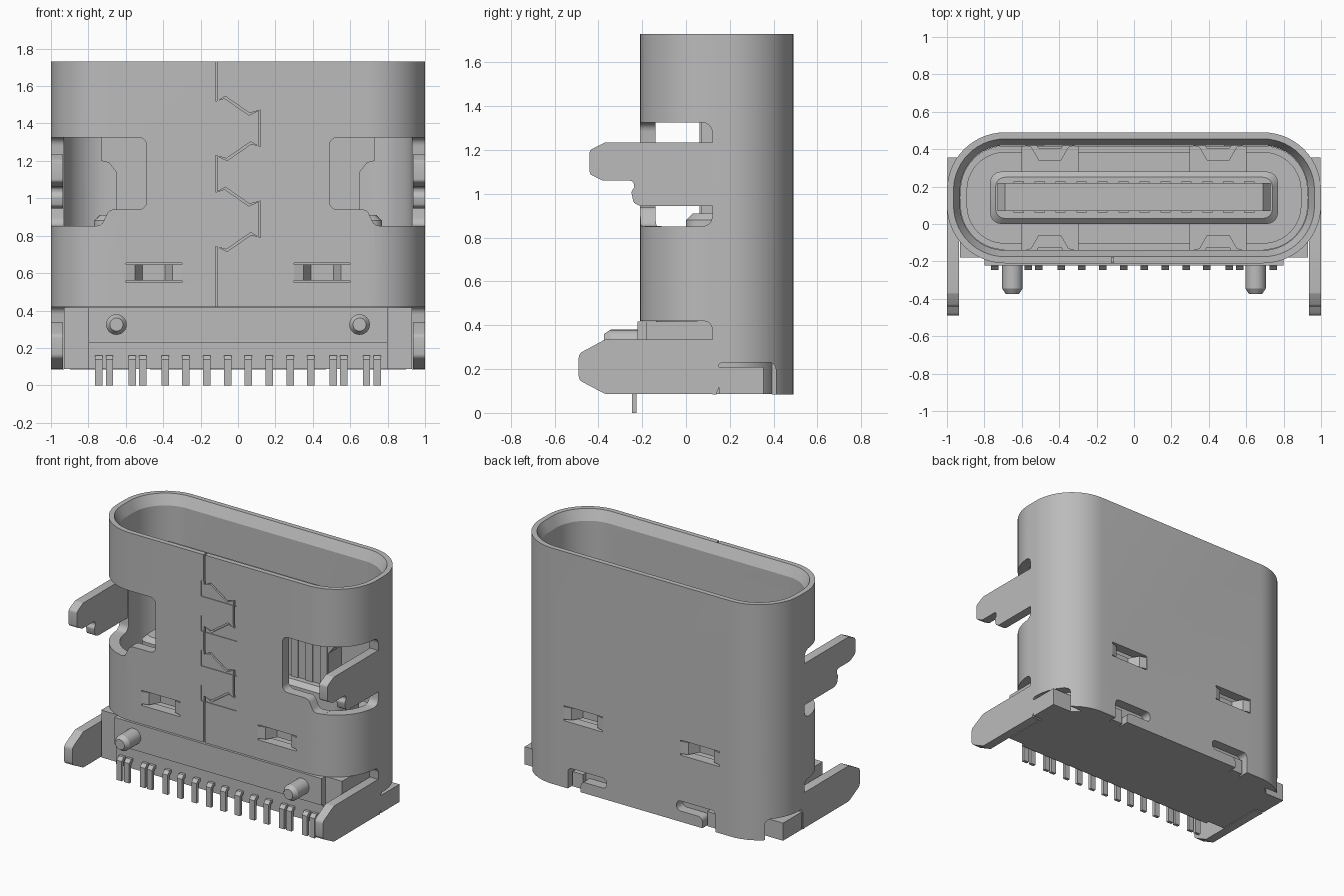
import bpy, bmesh, math
from mathutils import Vector

cube = bpy.data.objects.get("Cube")
if cube:
    bpy.data.objects.remove(cube, do_unlink=True)

grey = bpy.data.materials.new("plain_grey")
grey.use_nodes = True
grey.diffuse_color = (0.5, 0.5, 0.5, 1)
grey.node_tree.nodes["Principled BSDF"].inputs["Base Color"].default_value = (0.5, 0.5, 0.5, 1)

CY = 0.14  # centre line of the shell in depth


def fillet(pts, r, steps=4):
    """Round every corner of a polygon with an arc of radius up to r."""
    out = []
    for i, p in enumerate(pts):
        p = Vector(p)
        a, b = Vector(pts[i - 1]) - p, Vector(pts[(i + 1) % len(pts)]) - p
        half = a.angle(b) / 2
        reach = min(r / math.tan(half), a.length * 0.49, b.length * 0.49)
        rad = reach * math.tan(half)
        a.normalize()
        b.normalize()
        c = p + (a + b).normalized() * (rad / math.sin(half))
        s, e = p + a * reach - c, p + b * reach - c
        sweep = s.angle_signed(e)
        for k in range(steps + 1):
            t = -sweep * k / steps
            out.append((c.x + s.x * math.cos(t) - s.y * math.sin(t),
                        c.y + s.x * math.sin(t) + s.y * math.cos(t)))
    return out


def rect(x0, x1, y0, y1):
    return [(x0, y0), (x1, y0), (x1, y1), (x0, y1)]


def stadium(inset, steps=14):
    w, h = 1 - inset, 0.35 - inset
    return fillet(rect(-w, w, CY - h, CY + h), 0.31 - inset, steps)


def sided(pts, s):
    return [(u * s, v) for u, v in pts]


PLACE = {"x": lambda u, v, d: (d, u, v),
         "y": lambda u, v, d: (u, d, v),
         "z": lambda u, v, d: (u, v, d)}


def loft(name, rings, axis="z", closed=False):
    """Skin a list of (outline, depth) rings; closed joins last to first."""
    bm = bmesh.new()
    loops = [[bm.verts.new(PLACE[axis](u, v, d)) for u, v in pts] for pts, d in rings]
    pairs = list(zip(loops, loops[1:])) + ([(loops[-1], loops[0])] if closed else [])
    for lo, hi in pairs:
        n = len(lo)
        for i in range(n):
            bm.faces.new((lo[i], lo[(i + 1) % n], hi[(i + 1) % n], hi[i]))
    if not closed:
        bm.faces.new(loops[0][::-1])
        bm.faces.new(loops[-1])
    bm.normal_update()
    if bm.calc_volume(signed=True) < 0:
        bmesh.ops.reverse_faces(bm, faces=bm.faces)
    me = bpy.data.meshes.new(name)
    bm.to_mesh(me)
    bm.free()
    me.materials.append(grey)
    ob = bpy.data.objects.new(name, me)
    bpy.context.collection.objects.link(ob)
    return ob


def prism(name, pts, axis, a, b):
    return loft(name, [(pts, a), (pts, b)], axis)


def volume(me):
    bm = bmesh.new()
    bm.from_mesh(me)
    vol = bm.calc_volume(signed=True)
    bm.free()
    return vol


def cut(ob, pts, axis, a, b):
    """Subtract a prism, taking the first solver that gives a sound solid."""
    tool = prism("cutter", pts, axis, a, b)
    tool.hide_render = True
    mod = ob.modifiers.new("cut", "BOOLEAN")
    mod.operation, mod.object = "DIFFERENCE", tool
    before = volume(ob.data)
    result = None
    for solver in ("MANIFOLD", "EXACT", "FLOAT"):
        mod.solver = solver
        bpy.context.view_layer.update()
        graph = bpy.context.evaluated_depsgraph_get()
        me = bpy.data.meshes.new_from_object(ob.evaluated_get(graph))
        if before * 0.6 < volume(me) < before * 0.99999:
            result = me
            break
    ob.modifiers.remove(mod)
    if result:
        ob.data = result
    bpy.data.objects.remove(tool, do_unlink=True)


# Metal shell with chamfered mouth
shell = loft("shell", [(stadium(0), 0.085), (stadium(0), 1.73), (stadium(0.035), 1.73),
                       (stadium(0.07), 1.66), (stadium(0.07), 0.085)], closed=True)

# Front foot area is open below the shell
cut(shell, fillet(rect(-0.6, 0.12, -0.2, 0.42), 0.04), "x", -1.2, 1.2)

window = [(0.49, 0.94), (0.69, 0.94), (0.73, 0.853), (0.99, 0.853), (0.99, 1.325), (0.49, 1.325)]
back_slot = [(0.27, 0.16), (0.47, 0.16), (0.47, -0.1), (0.57, -0.1), (0.57, 0.23), (0.27, 0.23)]
for s in (1, -1):
    # Windows in front, side slots for the wings, rear corner notches
    cut(shell, fillet(sided(window, s), 0.04), "y", -0.4, 0.0)
    cut(shell, fillet(rect(-0.6, 0.12, 0.852, 1.326), 0.045), "x", s * 0.8, s * 1.2)
    cut(shell, fillet(rect(0.14, 0.41, -0.1, 0.23), 0.03), "x", s * 0.8, s * 1.2)
    cut(shell, fillet(sided(back_slot, s), 0.03), "y", 0.35, 0.6)
    # Openings for the spring fingers
    for y0, y1 in ((-0.4, 0), (0.3, 0.6)):
        cut(shell, sided(rect(0.3, 0.6, 0.55, 0.655), s), "y", y0, y1)

# Pressed patches and the interlocking seam
path = [(-0.115, 1.8)]
for i in range(4):
    z, s = 1.49 - i * 0.243, (1, -1)[i % 2]
    cut(shell, rect(-0.14, 0.14, z - 0.055, z + 0.055), "y", -0.3, CY - 0.345)
    path += [(-0.115 * s, z + 0.03), (-0.07 * s, z + 0.05), (0.06 * s, z - 0.04),
             (0.115 * s, z - 0.02)]
path.append((-0.115, 0.3))


def ribbon(pts, w):
    left, right = [], []
    for i, p in enumerate(pts):
        a, b = Vector(pts[max(i - 1, 0)]), Vector(pts[min(i + 1, len(pts) - 1)])
        d = (b - a).normalized()
        left.append((p[0] - d.y * w, p[1] + d.x * w))
        right.append((p[0] + d.y * w, p[1] - d.x * w))
    return left + right[::-1]


cut(shell, ribbon(path, 0.006), "y", -0.3, CY - 0.32)

# Insulating housing: plug with pockets, foot block and front step
plug = loft("housing_plug", [(stadium(0.072), 0.087), (stadium(0.072), 0.65),
                             (stadium(0.105), 0.65), (stadium(0.105), 0.7)])
for s in (1, -1):
    for y0, y1 in ((-0.4, 0.01), (0.27, 0.6)):
        cut(plug, sided(rect(0.3, 0.6, 0.5, 0.9), s), "y", y0, y1)
prism("housing_foot", rect(-0.93, 0.93, -0.18, 0.13), "z", 0.087, 0.417)
prism("housing_front_lower", rect(-0.8, 0.8, 0.087, 0.23), "y", -0.205, 0)
prism("housing_front_upper", rect(-0.8, 0.8, 0.23, 0.417), "y", -0.222, 0)

# Tongue with waist for the latches, on a thicker collar
collar_out = fillet(rect(-0.77, 0.77, 0.0, 0.28), 0.06)
collar_top = fillet(rect(-0.74, 0.74, 0.03, 0.25), 0.05)
loft("tongue_collar", [(collar_out, 0.6), (collar_out, 0.88), (collar_top, 0.91)])
half = [(0.65, 0.8), (0.65, 1.14), (0.69, 1.19), (0.73, 1.2), (0.73, 1.46), (0.69, 1.51)]
prism("tongue", half + sided(half, -1)[::-1], "y", 0.07, 0.22)
for i in range(12):
    x = (i - 5.5) * 0.112
    prism("contact", rect(x - 0.027, x + 0.027, 0.85, 1.46), "y", 0.062, 0.228)

wing = [(0.16, 1.235), (-0.37, 1.235), (-0.44, 1.2), (-0.44, 1.09), (-0.38, 1.06),
        (-0.24, 1.06), (-0.235, 1.03), (-0.25, 1.01), (-0.24, 0.96), (-0.21, 0.945), (0.16, 0.945)]
leg = [(0.15, 0.335), (-0.37, 0.335), (-0.49, 0.27), (-0.49, 0.15), (-0.37, 0.087), (0.15, 0.087)]


def bowed(y, d):
    """Strip that dips inward from a wall at y, towards d."""
    dip = [(0.295, 0), (0.35, 0.015), (0.39, 0.085), (0.51, 0.085), (0.55, 0.015), (0.605, 0)]
    return ([(u, y + d * v) for u, v in dip] +
            [(u, y + d * (v + 0.065)) for u, v in dip[::-1]])


for s, side in ((1, "left"), (-1, "right")):
    # Mounting wings and legs bent from the shell sides
    prism(side + "_upper_wing", fillet(wing, 0.02, 3), "x", s * 0.936, s * 0.9995)
    prism(side + "_lower_leg", fillet(leg, 0.03, 3), "x", s * 0.936, s * 0.9995)
    # Spring fingers
    for y, d, nm in ((CY - 0.35, 1, "front"), (CY + 0.35, -1, "back")):
        prism(f"{side}_{nm}_spring", sided(bowed(y, d), s), "z", 0.56, 0.645)
    # Housing lugs at the rear corner and inside the back slots
    prism(side + "_corner_lug", sided(rect(0.8, 0.998, 0.15, 0.355), s), "z", 0.087, 0.21)
    prism(side + "_back_lug", sided(rect(0.48, 0.56, 0.3, 0.45), s), "z", 0.087, 0.19)
    # Locating peg with chamfered tip
    rings = []
    for r, y in ((0.055, -0.18), (0.055, -0.345), (0.035, -0.375)):
        rings.append(([(s * 0.65 + r * math.cos(k * math.pi / 12),
                        0.325 + r * math.sin(k * math.pi / 12)) for k in range(24)], y))
    loft(side + "_peg", rings, "y")

# Bent solder pins
pin = [(-0.247, 0), (-0.225, 0), (-0.225, 0.125), (-0.215, 0.138), (-0.15, 0.138),
       (-0.15, 0.16), (-0.225, 0.16), (-0.247, 0.138)]
for x in (0.055, 0.167, 0.28, 0.39, 0.51, 0.565, 0.687, 0.745):
    for s in (1, -1):
        prism("solder_pin", pin, "x", s * x - 0.02, s * x + 0.02)

for ob in list(bpy.context.collection.objects):
    if ob.type == "MESH" and grey.name in ob.data.materials:
        bpy.ops.object.select_all(action="DESELECT")
        ob.select_set(True)
        bpy.context.view_layer.objects.active = ob
        bpy.ops.object.shade_smooth_by_angle(angle=math.radians(25))
